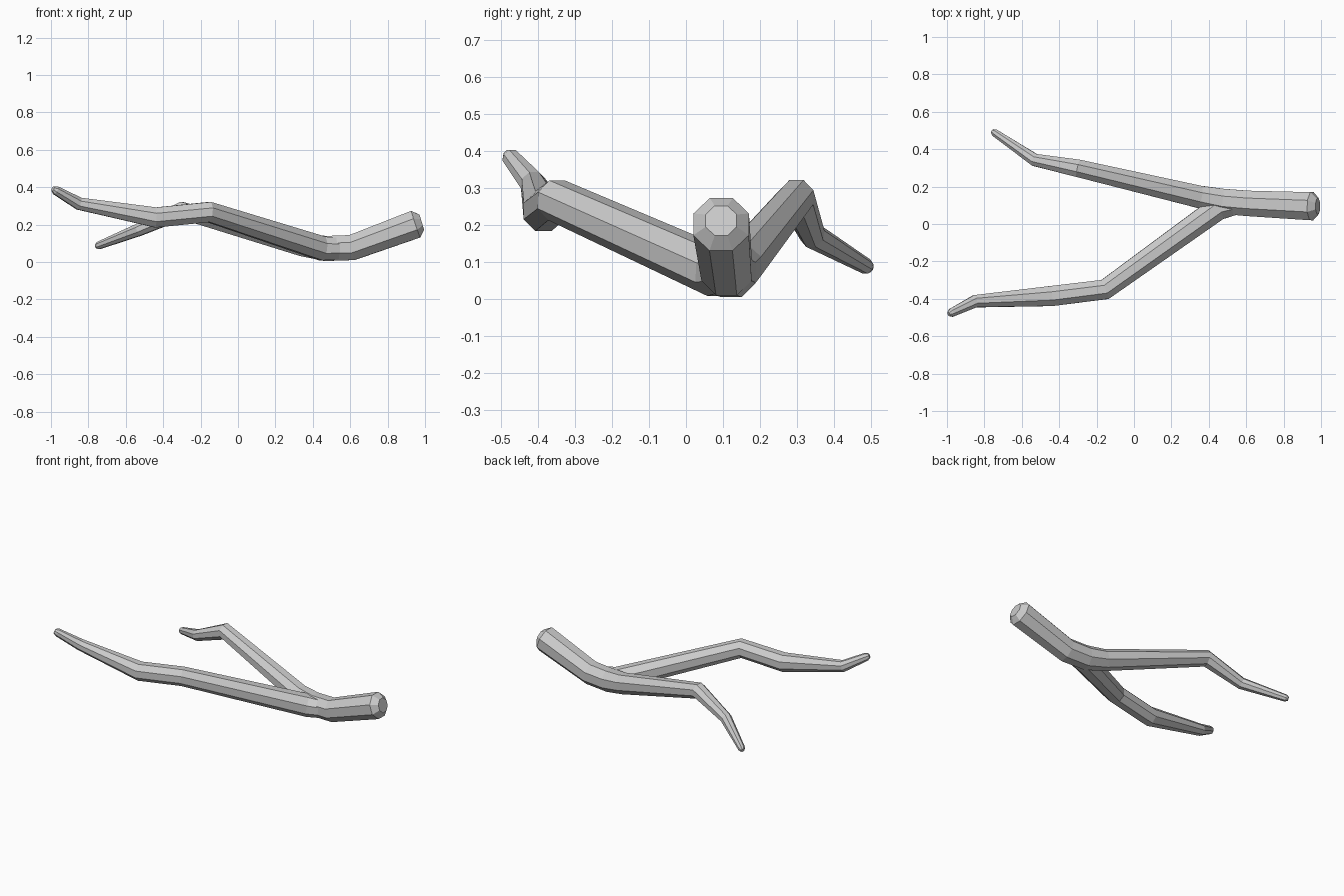
import bpy, bmesh, math
from mathutils import Vector

if "Cube" in bpy.data.objects:
    bpy.data.objects.remove(bpy.data.objects["Cube"])

SIDES = 8


def limb(name, path):
    """Sweep an octagon along (x, y, z, flat-to-centre radius) points."""
    pts = [Vector(p[:3]) for p in path]
    bm = bmesh.new()
    rings = []
    for i, p in enumerate(pts):
        before = (p - pts[max(i - 1, 0)]).normalized()
        after = (pts[min(i + 1, len(pts) - 1)] - p).normalized()
        t = (before + after).normalized()
        side = t.cross(Vector((0, 0, 1))).normalized()
        up = side.cross(t)
        r = path[i][3] / math.cos(math.pi / SIDES)
        ring = []
        for k in range(SIDES):
            a = 2 * math.pi * (k + 0.5) / SIDES
            ring.append(bm.verts.new(p + r * (math.cos(a) * side + math.sin(a) * up)))
        rings.append(ring)
    for a, b in zip(rings, rings[1:]):
        for k in range(SIDES):
            n = (k + 1) % SIDES
            bm.faces.new((a[k], a[n], b[n], b[k]))
    bm.faces.new(rings[0])
    bm.faces.new(rings[-1])
    bmesh.ops.recalc_face_normals(bm, faces=bm.faces)
    me = bpy.data.meshes.new(name)
    bm.to_mesh(me)
    bm.free()
    ob = bpy.data.objects.new(name, me)
    bpy.context.collection.objects.link(ob)
    return ob


# Thick butt end continuing into the back fork
limb("main_stem", [
    (0.983, 0.095, 0.212, 0.042),
    (0.950, 0.095, 0.202, 0.075),
    (0.610, 0.110, 0.077, 0.068),
    (0.470, 0.122, 0.072, 0.067),
    (0.350, 0.145, 0.090, 0.060),
    (-0.300, 0.298, 0.275, 0.047),
    (-0.530, 0.342, 0.172, 0.033),
    (-0.745, 0.488, 0.088, 0.020),
    (-0.758, 0.497, 0.083, 0.011),
])

# Front fork, rooted inside the stem
limb("front_branch", [
    (0.560, 0.110, 0.072, 0.055),
    (0.450, 0.085, 0.072, 0.064),
    (-0.155, -0.350, 0.267, 0.054),
    (-0.440, -0.385, 0.238, 0.054),
    (-0.850, -0.413, 0.312, 0.033),
    (-0.975, -0.474, 0.383, 0.023),
    (-0.990, -0.482, 0.391, 0.013),
])
